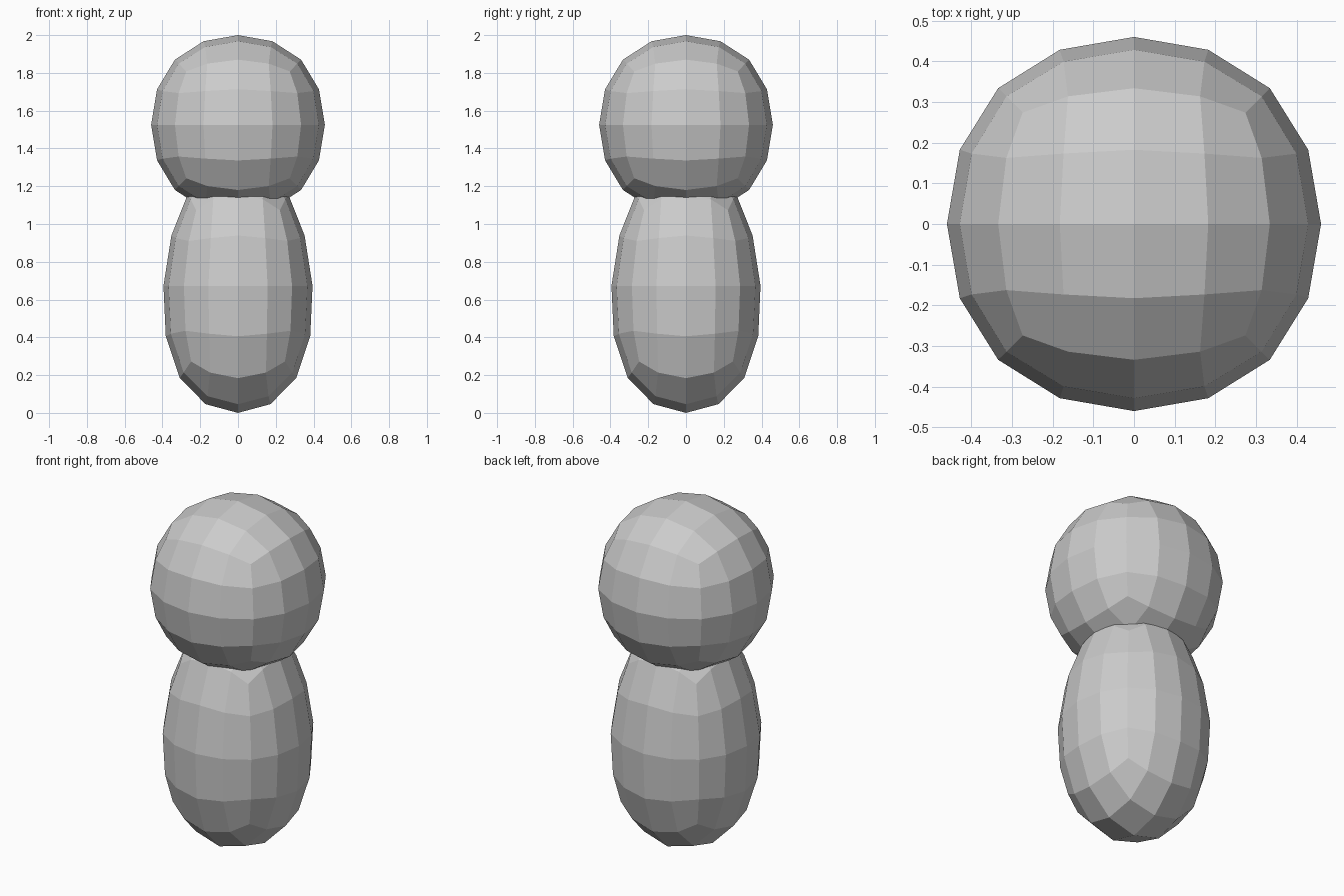
import bpy

if "Cube" in bpy.data.objects:
    bpy.data.objects.remove(bpy.data.objects["Cube"])

LIMIT = 0.8395  # how far a subdivided cube reaches compared with its cage


def rounded_block(name, bottom, top, half_bottom, half_top):
    """Tapered box cage rounded by two subdivision levels, flat shaded."""
    middle = (bottom + top) / 2
    half_height = (top - bottom) / 2 / LIMIT
    bpy.ops.mesh.primitive_cube_add(size=2, location=(0, 0, middle))
    block = bpy.context.object
    block.name = name
    for v in block.data.vertices:
        half = half_top if v.co.z > 0 else half_bottom
        v.co.x *= half
        v.co.y *= half
        v.co.z *= half_height
    sub = block.modifiers.new("rounding", "SUBSURF")
    sub.levels = sub.render_levels = 2
    bpy.ops.object.shade_flat()
    return block


# Tall body, slightly narrower towards the neck
rounded_block("body", 0.0, 1.345, 0.55, 0.39)

# Round head overlapping the top of the body
rounded_block("head", 1.05, 2.0, 0.548, 0.548)
